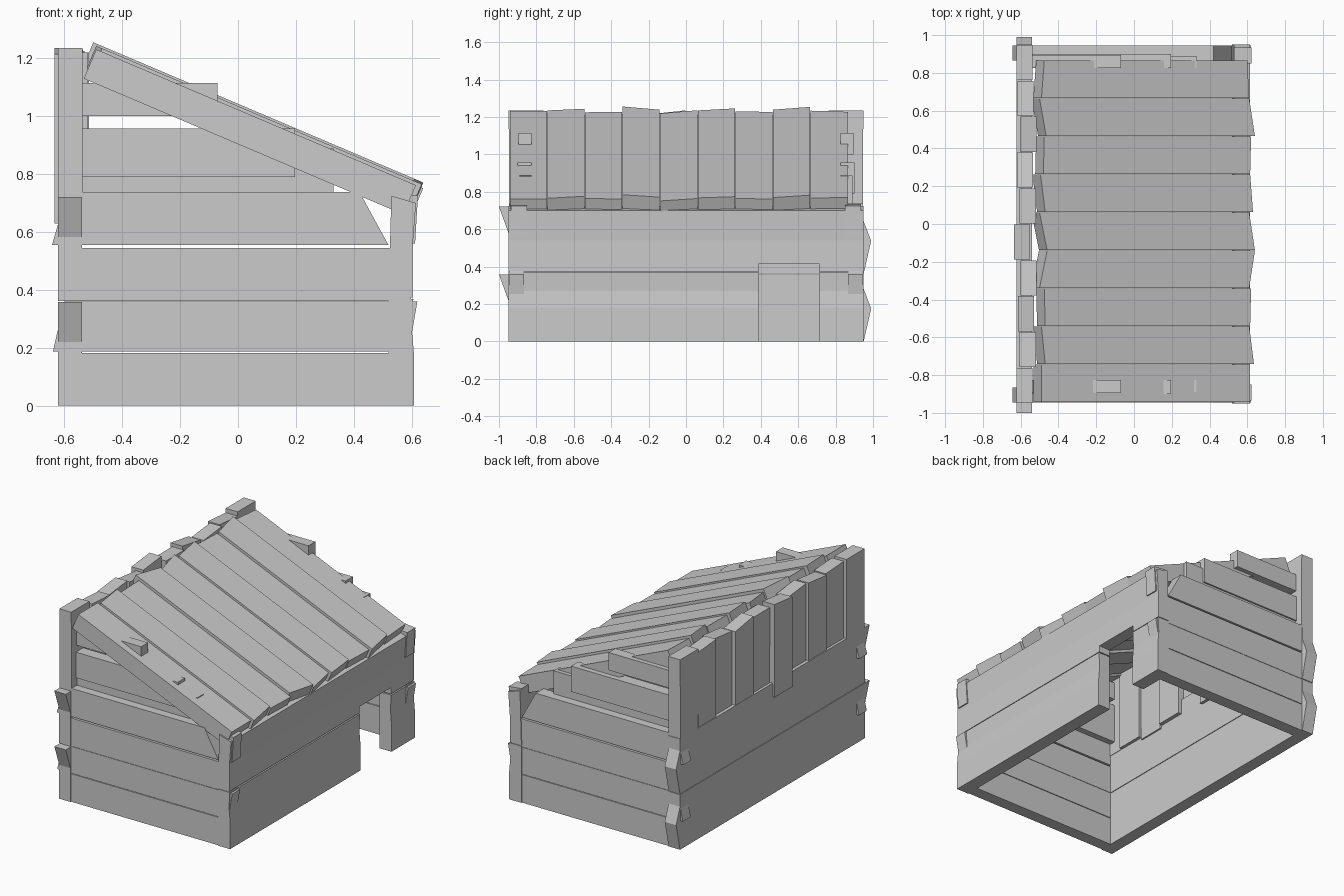
import bpy, bmesh
from mathutils import Vector

cube = bpy.data.objects.get("Cube")
if cube:
    bpy.data.objects.remove(cube, do_unlink=True)

grey = bpy.data.materials.new("weathered grey")
grey.use_nodes = True
colour = (0.6, 0.6, 0.6, 1)
grey.diffuse_color = colour
grey.node_tree.nodes["Principled BSDF"].inputs["Base Color"].default_value = colour


def loft(name, first, second):
    """Solid between two matching rings of points."""
    bm = bmesh.new()
    a = [bm.verts.new(p) for p in first]
    b = [bm.verts.new(p) for p in second]
    n = len(a)
    bm.faces.new(a)
    bm.faces.new(b[::-1])
    for i in range(n):
        j = (i + 1) % n
        bm.faces.new((a[j], a[i], b[i], b[j]))
    bmesh.ops.recalc_face_normals(bm, faces=bm.faces)
    mesh = bpy.data.meshes.new(name)
    bm.to_mesh(mesh)
    bm.free()
    mesh.materials.append(grey)
    obj = bpy.data.objects.new(name, mesh)
    bpy.context.collection.objects.link(obj)
    return obj


def across(name, outline, y0, y1):
    """Outline in x, z carried along y."""
    return loft(name, [(x, y0, z) for x, z in outline], [(x, y1, z) for x, z in outline])


def along(name, outline, x0, x1):
    """Outline in y, z carried along x."""
    return loft(name, [(x0, y, z) for y, z in outline], [(x1, y, z) for y, z in outline])


# Front and back wall boards: bottom, top, left ends and right ends (low, high)
wall_boards = [
    (0.0, 0.182, -0.6, -0.6, 0.6, 0.6),
    (0.186, 0.36, -0.64, -0.6, 0.59, 0.62),
    (0.362, 0.545, -0.6, -0.6, 0.6, 0.55),
    (0.555, 0.738, -0.643, -0.59, 0.52, 0.42),
]
for side, label in ((-1, "front"), (1, "back")):
    for i, (z0, z1, l0, l1, r0, r1) in enumerate(wall_boards):
        across(f"{label}_wall_board_{i + 1}",
               [(l0, z0), (r0, z0), (r1, z1), (l1, z1)], side * 0.945, side * 0.865)
    # Stepped gable boards that break through the roof
    for i, (z0, z1, end, out) in enumerate([(0.7, 0.888, 0.33, 0.89),
                                            (0.79, 0.957, 0.197, 0.9),
                                            (1.0, 1.115, -0.07, 0.895)]):
        across(f"{label}_gable_board_{i + 1}",
               [(-0.55, z0), (end, z0), (end, z1), (-0.55, z1)], side * out, side * 0.825)
    # Wall board top peeking out beside the eave
    across(f"{label}_eave_block", [(0.53, 0.56), (0.612, 0.56), (0.622, 0.725), (0.53, 0.735)],
           side * 0.935, side * 0.85)

# Right wall: two lower pieces either side of the doorway, one upper board
for name, y0, y1 in (("right_wall_lower", -0.95, 0.39), ("doorway_post", 0.71, 0.95)):
    across(name, [(0.52, 0), (0.608, 0), (0.608, 0.18), (0.6, 0.27), (0.606, 0.368),
                  (0.52, 0.368)], y0, y1)
for name, y0, y1, z in (("right_wall_upper_front", -0.95, 0.39, 0.374),
                        ("doorway_lintel", 0.39, 0.71, 0.415),
                        ("right_wall_upper_back", 0.71, 0.95, 0.374)):
    across(name, [(0.52, z), (0.603, z), (0.603, 0.54), (0.615, 0.7), (0.53, 0.725),
                  (0.525, 0.54)], y0, y1)

# Left wall: two boards with splintered ends
for i, base in enumerate((0, 0.362)):
    top = base + 0.358
    along(f"left_wall_board_{i + 1}",
          [(-0.95, base), (-0.95, base + 0.22), (-1.0, top), (0.95, top),
           (0.95, base + 0.28), (0.99, base + 0.175), (0.95, base)], -0.622, -0.54)

# Upright slats above the left wall: outer x, bottom, top at each edge
slats = [
    (-0.622, 0.62, 1.235, 1.235), (-0.605, 0.62, 1.22, 1.21), (-0.615, 0.6, 1.205, 1.225),
    (-0.6, 0.62, 1.22, 1.2), (-0.635, 0.63, 1.215, 1.235), (-0.605, 0.6, 1.21, 1.21),
    (-0.62, 0.62, 1.23, 1.2), (-0.6, 0.6, 1.2, 1.22), (-0.618, 0.62, 1.225, 1.21),
    (-0.622, 0.62, 1.235, 1.235),
]
step = 1.9 / len(slats)
for i, (x, z0, za, zb) in enumerate(slats):
    y = -0.95 + i * step
    along(f"left_slat_{i + 1}", [(y + 0.004, z0), (y + step - 0.004, z0),
                                 (y + step - 0.002, zb), (y + 0.002, za)], x, x + 0.085)

# Sloping roof planks: lift, upper end at each edge, lower end at each edge
drop, thick = 0.425, 0.11
down = Vector((-0.391, 0, -0.92)) * thick
planks = [
    (-0.012, -0.49, -0.49, 0.615, 0.615), (0.0, -0.47, -0.49, 0.635, 0.61),
    (-0.01, -0.47, -0.475, 0.615, 0.62), (0.008, -0.5, -0.46, 0.61, 0.64),
    (-0.012, -0.46, -0.5, 0.64, 0.61), (0.0, -0.47, -0.495, 0.63, 0.615),
    (-0.01, -0.48, -0.475, 0.615, 0.62), (0.006, -0.465, -0.5, 0.64, 0.61),
    (-0.01, -0.49, -0.475, 0.61, 0.6),
]
width = 1.81 / len(planks)
for i, (lift, ua, ub, la, lb) in enumerate(planks):
    y0 = -0.942 + i * width
    y1 = y0 + width - 0.003
    top = [Vector((x, y, 1.035 + lift - drop * x))
           for x, y in ((ua, y0), (la, y0), (lb, y1), (ub, y1))]
    loft(f"roof_plank_{i + 1}", top, [p + down for p in top])
